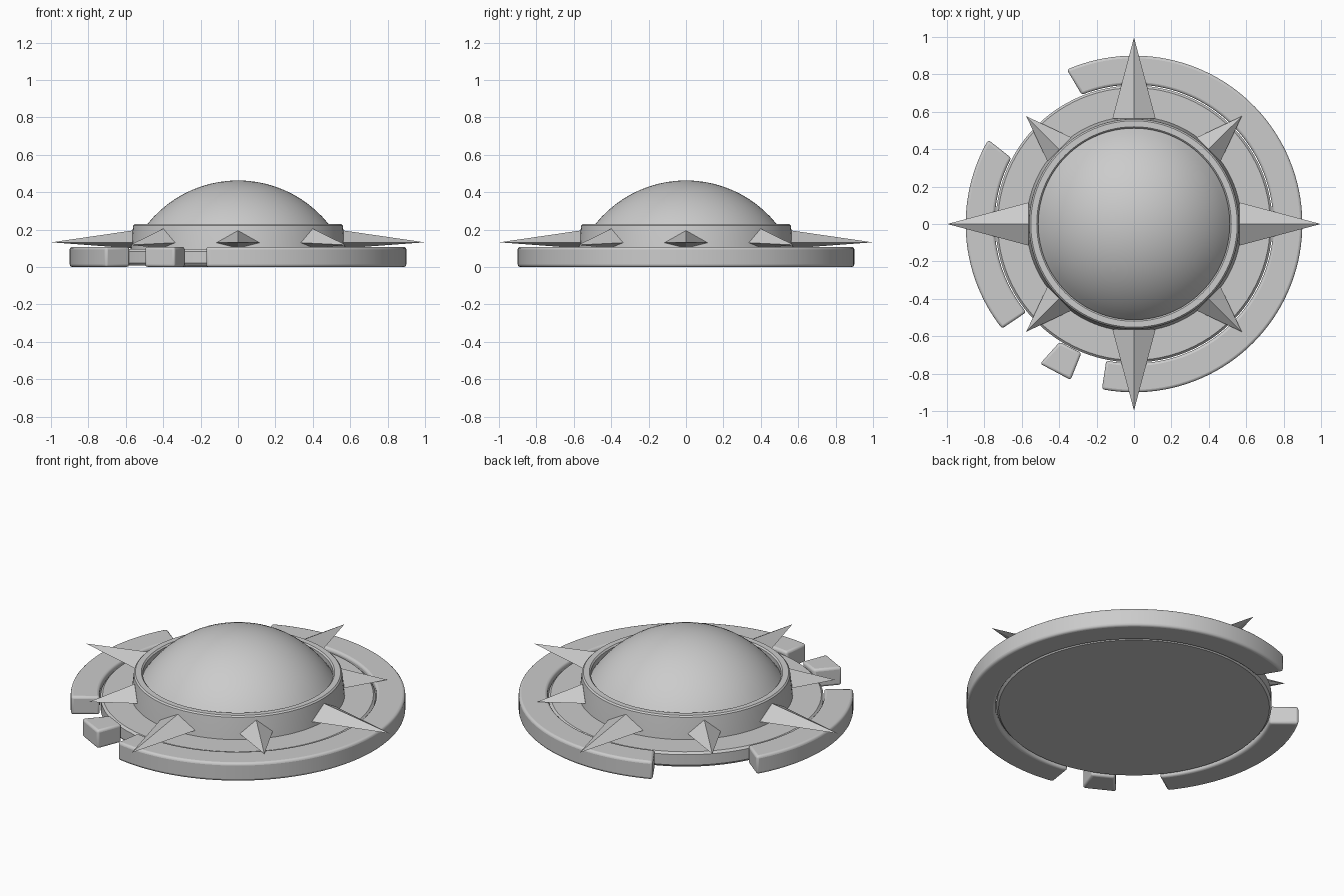
import bpy, bmesh
from math import sin, cos, radians, pi

cube = bpy.data.objects.get("Cube")
if cube:
    bpy.data.objects.remove(cube)

grey = bpy.data.materials.new("plain grey")
grey.use_nodes = True
grey.diffuse_color = (0.6, 0.6, 0.6, 1)
grey.node_tree.nodes["Principled BSDF"].inputs["Base Color"].default_value = (0.6, 0.6, 0.6, 1)


def finish(name, bm, bevel=0, smooth=True):
    bmesh.ops.remove_doubles(bm, verts=bm.verts, dist=1e-5)
    bmesh.ops.recalc_face_normals(bm, faces=bm.faces)
    mesh = bpy.data.meshes.new(name)
    bm.to_mesh(mesh)
    bm.free()
    obj = bpy.data.objects.new(name, mesh)
    bpy.context.collection.objects.link(obj)
    mesh.materials.append(grey)
    if bevel:
        mod = obj.modifiers.new("rounded edges", 'BEVEL')
        mod.width = bevel
        mod.segments = 3
        mod.limit_method = 'ANGLE'
        mod.angle_limit = radians(40)
    if smooth:
        bpy.ops.object.select_all(action='DESELECT')
        obj.select_set(True)
        bpy.context.view_layer.objects.active = obj
        bpy.ops.object.shade_smooth_by_angle(angle=radians(35))
    return obj


def lathe(name, profile, steps=96):
    """Spin an (r, z) profile around the vertical axis."""
    bm = bmesh.new()
    verts = [bm.verts.new((r, 0, z)) for r, z in profile]
    edges = [bm.edges.new(pair) for pair in zip(verts, verts[1:])]
    bmesh.ops.spin(bm, geom=verts + edges, cent=(0, 0, 0), axis=(0, 0, 1),
                   angle=2 * pi, steps=steps, use_duplicate=False)
    return finish(name, bm)


def ring_piece(name, outer, inner, steps):
    """Part of the broken outer ring, between start and end angles in degrees."""
    bm = bmesh.new()
    rows = []
    for i in range(steps + 1):
        row = []
        for radius, span, z in ((0.9, outer, 0), (0.9, outer, 0.108),
                                (0.745, inner, 0.108), (0.745, inner, 0)):
            a = radians(span[0] + (span[1] - span[0]) * i / steps)
            row.append(bm.verts.new((radius * cos(a), radius * sin(a), z)))
        rows.append(row)
    for r0, r1 in zip(rows, rows[1:]):
        for k in range(4):
            n = (k + 1) % 4
            bm.faces.new((r0[k], r0[n], r1[n], r1[k]))
    bm.faces.new(rows[0])
    bm.faces.new(rows[-1])
    return finish(name, bm, bevel=0.014)


def spike(name, angle, tip, tip_z, half_width, top):
    """Four-sided spike with a diamond base set against the collar."""
    bm = bmesh.new()
    base_r = 0.565
    base = [bm.verts.new(p) for p in ((base_r, -half_width, 0.13), (base_r, 0, top),
                                      (base_r, half_width, 0.13), (base_r, 0, 0.1))]
    point = bm.verts.new((tip, 0, tip_z))
    root = bm.verts.new((0.53, 0, 0.13))
    for k in range(4):
        for end in (point, root):
            bm.faces.new((base[k], base[(k + 1) % 4], end))
    obj = finish(name, bm, smooth=False)
    obj.rotation_euler.z = radians(angle)


# Base disc
lathe("base_disc", [(0, 0.008), (0.728, 0.008), (0.74, 0.022), (0.74, 0.084),
                    (0.728, 0.096), (0, 0.096)])

# Broken outer ring
ring_piece("ring_long_arc", (-101, 113.5), (-101.5, 112), 80)
ring_piece("ring_side_arc", (150, 218.4), (151.7, 219.3), 28)
ring_piece("ring_fragment", (236.1, 247.9), (237.8, 247.8), 1)

# Collar with an open top
lathe("collar", [(0.575, 0.09), (0.562, 0.21), (0.56, 0.222), (0.552, 0.23),
                 (0.52, 0.23), (0.512, 0.222), (0.512, 0.18)])

# Dome, a shallow cap of a sphere
R, apex, sweep = 0.62, 0.463, radians(56)
lathe("dome", [(R * sin(sweep * i / 12), apex - R + R * cos(sweep * i / 12))
               for i in range(13)], 64)

# Spikes, long on the axes and short on the diagonals
for i in range(4):
    spike(f"long_spike_{i + 1}", 90 * i, 0.998, 0.132, 0.115, 0.195)
    spike(f"short_spike_{i + 1}", 90 * i + 45, 0.815, 0.118, 0.09, 0.205)
